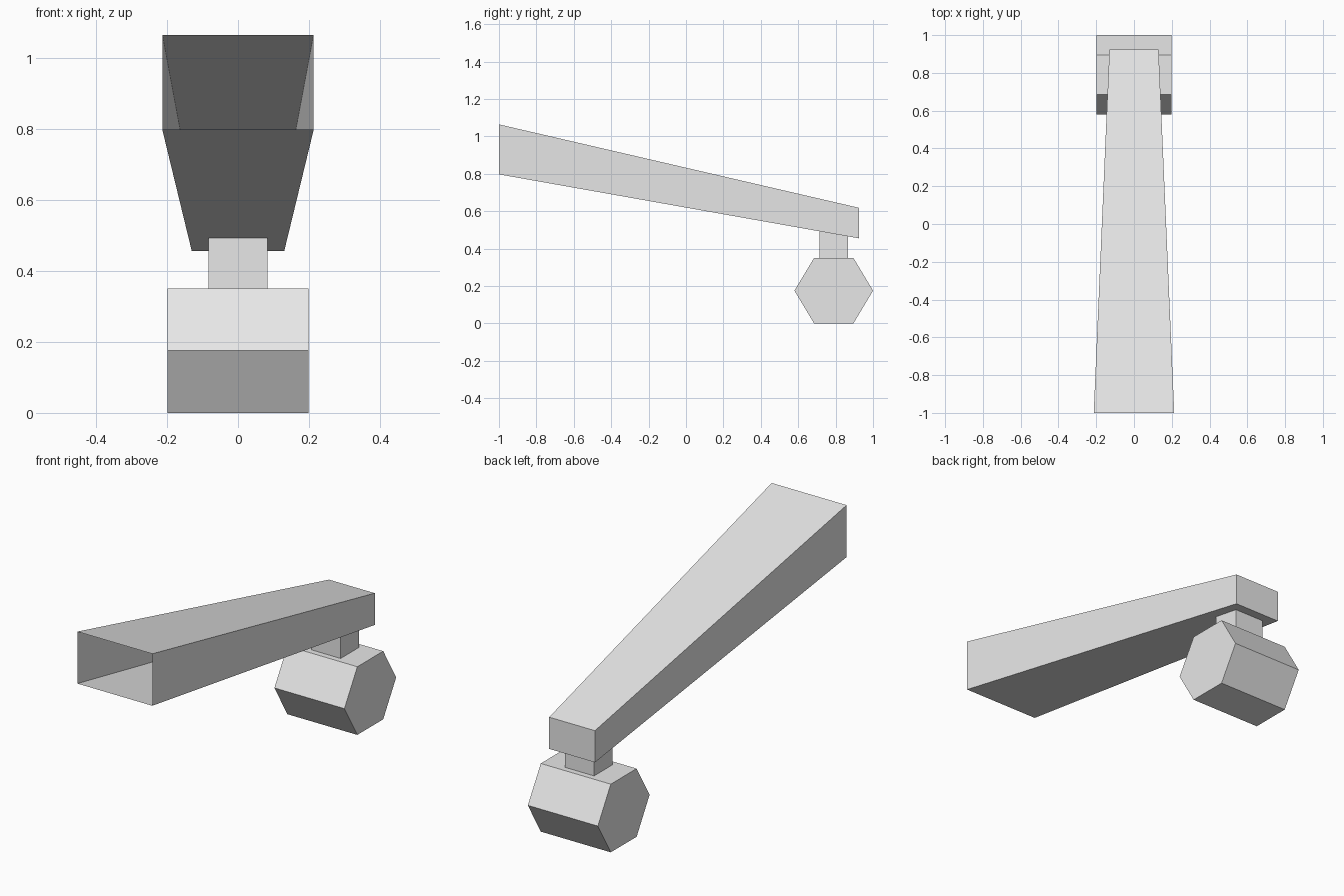
import bpy, bmesh
from math import pi
from mathutils import Matrix

old = bpy.data.objects.get("Cube")
if old:
    bpy.data.objects.remove(old, do_unlink=True)

grey = bpy.data.materials.new("light grey")
grey.use_nodes = True
colour = (0.8, 0.8, 0.8, 1)
grey.diffuse_color = colour
grey.node_tree.nodes["Principled BSDF"].inputs["Base Color"].default_value = colour


def add_object(name, bm):
    bmesh.ops.recalc_face_normals(bm, faces=bm.faces)
    mesh = bpy.data.meshes.new(name)
    bm.to_mesh(mesh)
    bm.free()
    mesh.materials.append(grey)
    obj = bpy.data.objects.new(name, mesh)
    bpy.context.collection.objects.link(obj)


def rectangle(bm, y, half_width, bottom, top):
    corners = [(-half_width, bottom), (half_width, bottom),
               (half_width, top), (-half_width, top)]
    return [bm.verts.new((x, y, z)) for x, z in corners]


# Tapered hollow arm, open at the front and closed at the back
bm = bmesh.new()
front = rectangle(bm, -1, 0.213, 0.797, 1.064)
back = rectangle(bm, 0.925, 0.13, 0.455, 0.618)
for i in range(4):
    j = (i + 1) % 4
    bm.faces.new((front[i], front[j], back[j], back[i]))
bm.faces.new(back)
add_object("tapered_arm", bm)

# Short neck, its top sloped to meet the underside of the arm
bm = bmesh.new()
bmesh.ops.create_cube(bm, size=1)
for v in bm.verts:
    x, y, z = v.co
    y = 0.79 + y * 0.15
    underside = 0.797 - 0.342 * (y + 1) / 1.925
    v.co = (x * 0.166, y, underside if z > 0 else 0.34)
add_object("neck", bm)

# Hexagonal roller lying across the width
bm = bmesh.new()
bmesh.ops.create_cone(bm, cap_ends=True, segments=6, radius1=0.21, radius2=0.21, depth=0.398)
# Put a corner on the local Y axis, then lay the axis along X
xs = max(abs(v.co.x) for v in bm.verts)
ys = max(abs(v.co.y) for v in bm.verts)
if xs > ys:
    bmesh.ops.rotate(bm, verts=bm.verts, matrix=Matrix.Rotation(pi / 2, 3, "Z"))
bmesh.ops.rotate(bm, verts=bm.verts, matrix=Matrix.Rotation(pi / 2, 3, "Y"))
bmesh.ops.scale(bm, verts=bm.verts, vec=(1, 1, 0.963))
bmesh.ops.translate(bm, verts=bm.verts, vec=(0, 0.79, 0.175))
add_object("hex_roller", bm)
